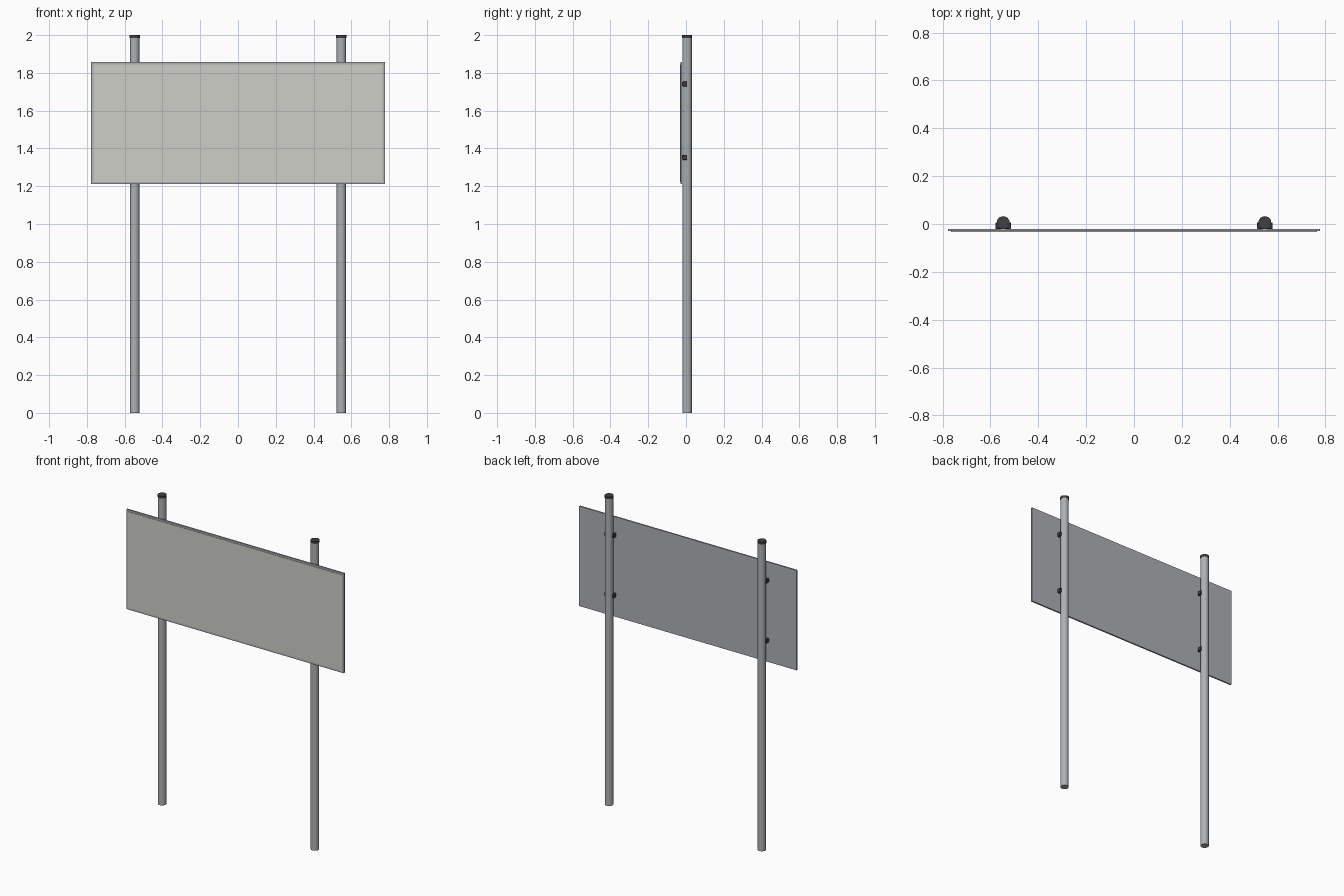
import bpy
from math import pi

if "Cube" in bpy.data.objects:
    bpy.data.objects.remove(bpy.data.objects["Cube"])

POST_X, POST_Y, POST_R = 0.547, 0.0055, 0.025
PANEL_Z = (1.211 + 1.857) / 2


def material(name, rgb):
    m = bpy.data.materials.new(name)
    m.diffuse_color = (*rgb, 1)
    m.use_nodes = True
    m.node_tree.nodes["Principled BSDF"].inputs["Base Color"].default_value = m.diffuse_color
    return m


def box(name, center, size, mat=None, bevel=0):
    bpy.ops.mesh.primitive_cube_add(size=1, location=center)
    o = bpy.context.object
    o.name = name
    o.scale = size
    bpy.ops.object.transform_apply(location=False, rotation=False, scale=True)
    if bevel:
        b = o.modifiers.new("bevel", 'BEVEL')
        b.width, b.segments = bevel, 1
    if mat:
        o.data.materials.append(mat)
    return o


def tube(name, x, z0, z1, radius, mat=None):
    bpy.ops.mesh.primitive_cylinder_add(vertices=24, radius=radius, depth=z1 - z0,
                                        location=(x, POST_Y, (z0 + z1) / 2))
    o = bpy.context.object
    o.name = name
    bpy.ops.object.shade_smooth_by_angle(angle=pi / 6)
    if mat:
        o.data.materials.append(mat)
    return o


metal = material("galvanised_metal", (0.42, 0.44, 0.46))
dark = material("dark_plastic", (0.05, 0.05, 0.055))
face = material("sign_face", (0.62, 0.62, 0.58))

# Sign panel: metal backing tray with a slightly raised, inset face
box("panel_frame", (0, -0.025, PANEL_Z), (1.556, 0.010, 0.646), metal)
box("panel_face", (0, -0.02875, PANEL_Z), (1.532, 0.0075, 0.622), face)

for side, x in (("left", -POST_X), ("right", POST_X)):
    # Post with dark end cap
    tube(side + "_post", x, 0, 1.988, POST_R, metal)
    tube(side + "_post_cap", x, 1.986, 2.0, 0.027, dark)
    # Clamps holding the panel to the post
    for level, z in (("lower", 1.353), ("upper", 1.741)):
        box(f"{side}_{level}_clamp", (x, -0.007, z), (0.066, 0.027, 0.026), dark, 0.002)
